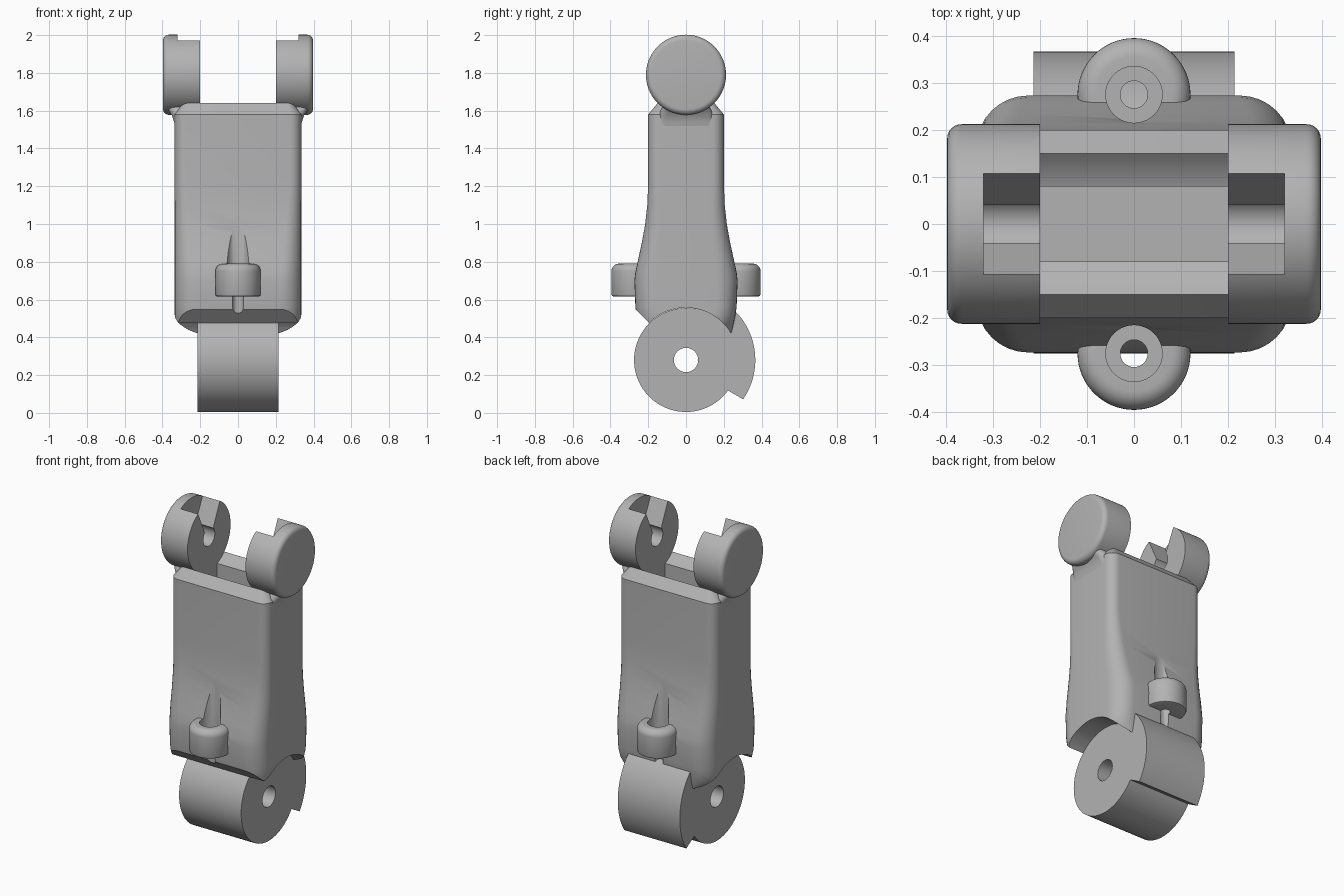
import bpy, bmesh
from math import sin, cos, pi, radians

if "Cube" in bpy.data.objects:
    bpy.data.objects.remove(bpy.data.objects["Cube"], do_unlink=True)

grey = bpy.data.materials.new("plain_grey")
grey.use_nodes = True
grey.diffuse_color = (0.45, 0.45, 0.45, 1)
grey.node_tree.nodes["Principled BSDF"].inputs["Base Color"].default_value = (0.45, 0.45, 0.45, 1)

HINGE_Z, FORK_Z = 0.28, 1.79
FORK_R, HINGE_R, STOP_R = 0.212, 0.275, 0.367


def loft(name, rings):
    """Skin a stack of equal-length rings into a closed solid."""
    bm = bmesh.new()
    loops = [[bm.verts.new(p) for p in ring] for ring in rings]
    n = len(loops[0])
    for a, b in zip(loops, loops[1:]):
        for i in range(n):
            j = (i + 1) % n
            bm.faces.new((a[i], a[j], b[j], b[i]))
    bm.faces.new(loops[0])
    bm.faces.new(loops[-1])
    bmesh.ops.recalc_face_normals(bm, faces=bm.faces)
    mesh = bpy.data.meshes.new(name)
    bm.to_mesh(mesh)
    bm.free()
    mesh.materials.append(grey)
    obj = bpy.data.objects.new(name, mesh)
    bpy.context.collection.objects.link(obj)
    return obj


def prism(name, outline, x0, x1):
    """Extrude a (y, z) outline along x."""
    return loft(name, [[(x, y, z) for y, z in outline] for x in (x0, x1)])


def lathe(name, profile, centre, axis, n=64):
    """Turn a (radius, position) profile about the x or z axis."""
    a, b = centre
    turn = [(cos(2 * pi * i / n), sin(2 * pi * i / n)) for i in range(n)]
    if axis == "x":
        rings = [[(h, a + r * c, b + r * s) for c, s in turn] for r, h in profile]
    else:
        rings = [[(a + r * c, b + r * s, h) for c, s in turn] for r, h in profile]
    return loft(name, rings)


def rod(r, start, end, centre, axis):
    return lathe("cutter", [(r, start), (r, end)], centre, axis)


def rounded_ring(z, hx, hy, r, steps=8):
    """Rounded rectangle at height z."""
    ring = []
    for k, (sx, sy) in enumerate(((1, 1), (-1, 1), (-1, -1), (1, -1))):
        for i in range(steps + 1):
            t = pi / 2 * (k + i / steps)
            ring.append((sx * (hx - r) + r * cos(t), sy * (hy - r) + r * sin(t), z))
    return ring


def arc(r, a0, a1, z, steps):
    angles = [radians(a0 + (a1 - a0) * i / steps) for i in range(steps + 1)]
    return [(r * cos(t), z + r * sin(t)) for t in angles]


def cut(targets, cutter):
    for obj in targets:
        mod = obj.modifiers.new("cut", "BOOLEAN")
        mod.operation, mod.solver, mod.object = "DIFFERENCE", "EXACT", cutter
        bpy.context.view_layer.objects.active = obj
        bpy.ops.object.modifier_apply(modifier=mod.name)
    bpy.data.objects.remove(cutter, do_unlink=True)


# Flared body: height, half width, half depth, corner radius
body = loft("body", [rounded_ring(*s) for s in (
    (0.40, 0.24, 0.238, 0.08), (0.415, 0.28, 0.241, 0.10), (0.44, 0.31, 0.246, 0.11),
    (0.48, 0.33, 0.254, 0.11), (0.52, 0.335, 0.262, 0.11), (0.56, 0.335, 0.268, 0.11),
    (0.70, 0.335, 0.273, 0.11), (0.74, 0.335, 0.269, 0.11), (0.80, 0.335, 0.256, 0.10),
    (0.90, 0.335, 0.234, 0.09), (1.00, 0.335, 0.216, 0.08), (1.10, 0.335, 0.205, 0.07),
    (1.22, 0.335, 0.20, 0.06), (1.58, 0.335, 0.20, 0.06), (1.64, 0.29, 0.15, 0.03))])

# Webs that blend the body sides into the fork discs
webs = loft("fork_webs", [rounded_ring(*s) for s in (
    (1.48, 0.33, 0.17, 0.05), (1.54, 0.338, 0.16, 0.05), (1.575, 0.35, 0.15, 0.05),
    (1.60, 0.368, 0.135, 0.05), (1.625, 0.385, 0.12, 0.05))])

# Slanted front lip and round clearance beside the lower hinge
cut([body], prism("cutter", [(-0.5, 0.782), (0.2, 0.082), (-0.5, 0.0)], -0.5, 0.5))
cut([body], rod(HINGE_R + 0.002, -0.5, 0.5, (0, HINGE_Z), "x"))

# Trough and pit between the fork discs
cut([body, webs], rod(FORK_R, -0.2, 0.2, (0, FORK_Z), "x"))
pit = [(-0.08, 1.42), (0.08, 1.42), (0.08, 1.7), (-0.08, 1.7)]
cut([body, webs], prism("cutter", pit, -0.2, 0.2))

# Cord cups front and back, with a stepped bore that also grooves the body
parts = [body, webs]
for name, side in (("front_cord_cup", -1), ("back_cord_cup", 1)):
    centre = (0, side * 0.275)
    edge = [(0.08 + 0.04 * cos(t), 0.75 + 0.04 * sin(t))
            for t in [pi / 2 * i / 8 for i in range(9)]]
    cup = lathe(name, [(0.11, 0.617), (0.117, 0.62), (0.12, 0.628)] + edge, centre, "z")
    cut([body, cup], rod(0.06, 0.70, 1.2, centre, "z"))
    cut([body, cup], rod(0.029, 0.3, 0.75, centre, "z"))
    parts.append(cup)

# Fork discs with snap-in funnel slots
funnel = [(-0.04, 1.78), (0.04, 1.78), (0.04, 1.83),
          (0.125, 2.01), (-0.125, 2.01), (-0.04, 1.83)]
for name, side in (("right_fork_disc", -1), ("left_fork_disc", 1)):
    rim = [(FORK_R - 0.03 + 0.03 * cos(t), side * (0.367 + 0.03 * sin(t)))
           for t in [pi / 2 * i / 6 for i in range(7)]]
    disc = lathe(name, [(FORK_R, side * 0.2)] + rim, (0, FORK_Z), "x", 96)
    cut([disc], rod(0.057, side * 0.15, side * 0.32, (0, FORK_Z), "x"))
    cut([disc], prism("cutter", funnel, side * 0.15, side * 0.32))
    parts.append(disc)

# Lower hinge barrel with its rear stop and pin hole
barrel = prism("hinge_barrel", arc(HINGE_R, 80, 324, HINGE_Z, 64)
               + arc(STOP_R, -34.5, 80, HINGE_Z, 32), -0.214, 0.214)
cut([barrel], rod(0.064, -0.5, 0.5, (0, HINGE_Z), "x"))
parts.append(barrel)

# Smooth shading with crisp edges
bpy.ops.object.select_all(action="DESELECT")
for obj in parts:
    obj.select_set(True)
bpy.context.view_layer.objects.active = body
bpy.ops.object.shade_smooth_by_angle(angle=radians(30))
